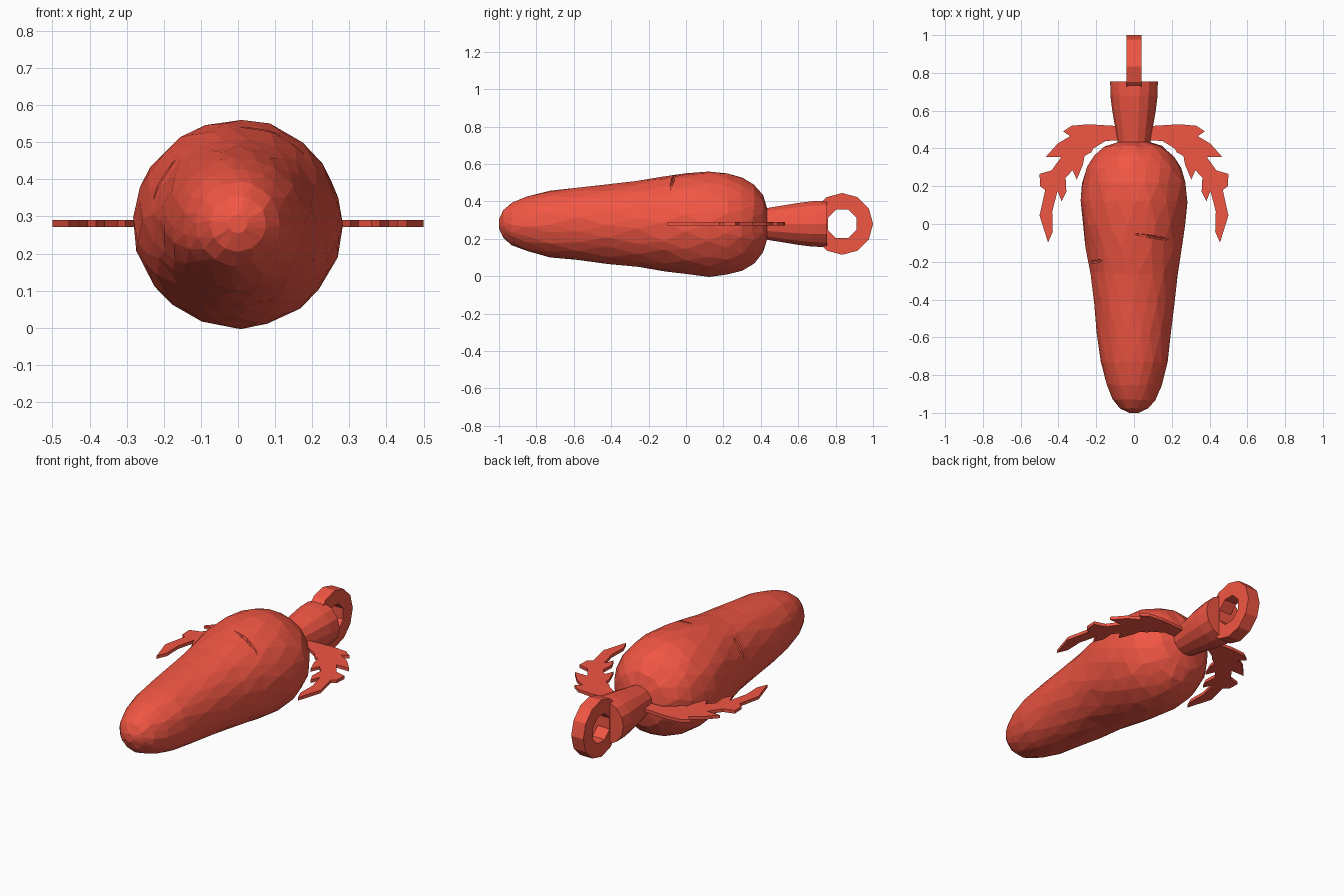
import bpy, bmesh, math, random
from mathutils import Vector

if "Cube" in bpy.data.objects:
    bpy.data.objects.remove(bpy.data.objects["Cube"])

random.seed(4)
ZC = 0.28  # height of the long axis

mat = bpy.data.materials.new("red")
mat.diffuse_color = (0.88, 0.093, 0.057, 1)
mat.use_nodes = True
mat.node_tree.nodes["Principled BSDF"].inputs["Base Color"].default_value = mat.diffuse_color


def finish(name, bm):
    bmesh.ops.recalc_face_normals(bm, faces=bm.faces[:])
    mesh = bpy.data.meshes.new(name)
    bm.to_mesh(mesh)
    bm.free()
    mesh.materials.append(mat)
    obj = bpy.data.objects.new(name, mesh)
    bpy.context.collection.objects.link(obj)
    return obj


def lathe(name, profile, sides, jitter=0.0):
    """Revolve (y, radius) pairs about the long axis; jitter gives hand-cut facets."""
    bm = bmesh.new()
    rings = []
    for k, (y, r) in enumerate(profile):
        j = jitter if 0 < k < len(profile) - 1 else 0
        ring = []
        for i in range(sides):
            a = 2 * math.pi * (i + 0.5 * (k % 2) * bool(jitter)) / sides
            a += random.uniform(-j, j) * 6
            rr = r * (1 + random.uniform(-j, j))
            yy = y + random.uniform(-j, j) * min(r, 0.2) * 3
            ring.append(bm.verts.new((rr * math.cos(a), yy, ZC + rr * math.sin(a))))
        rings.append(ring)
    for k, (a, b) in enumerate(zip(rings, rings[1:])):
        for i in range(sides):
            n = (i + 1) % sides
            if not jitter:
                bm.faces.new((a[i], a[n], b[n], b[i]))
            elif k % 2 == 0:
                bm.faces.new((a[i], a[n], b[i]))
                bm.faces.new((a[n], b[n], b[i]))
            else:
                bm.faces.new((a[i], b[n], b[i]))
                bm.faces.new((a[i], a[n], b[n]))
    bm.faces.new(rings[0])
    bm.faces.new(rings[-1])
    return finish(name, bm)


# Tapered root
root = lathe("carrot_root", [
    (-1.0, 0.025), (-0.975, 0.075), (-0.93, 0.113), (-0.85, 0.147), (-0.73, 0.178),
    (-0.58, 0.197), (-0.42, 0.213), (-0.26, 0.231), (-0.12, 0.255), (0.0, 0.272),
    (0.12, 0.281), (0.22, 0.274), (0.3, 0.25), (0.36, 0.212), (0.41, 0.155), (0.435, 0.08)],
    20, 0.011)

# Shallow creases cut into the root: (y, radius there, angle, half length, tilt)
cutters = []
for y, r, ang, length, tilt in [
        (-0.07, 0.262, 65, 0.12, 0.15), (-0.56, 0.198, 88, 0.1, 0.1),
        (-0.2, 0.24, 150, 0.07, -0.1), (-0.35, 0.22, 265, 0.08, 0.1)]:
    bm = bmesh.new()
    bmesh.ops.create_icosphere(bm, subdivisions=2, radius=1)
    a = math.radians(ang)
    out = Vector((math.cos(a), 0, math.sin(a)))
    along = Vector((-math.sin(a), tilt, math.cos(a))).normalized()
    side = out.cross(along)
    for v in bm.verts:
        x, s, o = v.co
        v.co = (Vector((0, y, ZC)) + out * (r + o * 0.008 - (x * length) ** 2 / (2 * r))
                + along * x * length + side * s * 0.009)
    cutter = finish("crease_cutter", bm)
    cutter.hide_render = True
    cutters.append(cutter)
    mod = root.modifiers.new("crease", 'BOOLEAN')
    mod.operation = 'DIFFERENCE'
    mod.object = cutter
bpy.context.view_layer.objects.active = root
for mod in list(root.modifiers):
    bpy.ops.object.modifier_apply(modifier=mod.name)
for cutter in cutters:
    bpy.data.objects.remove(cutter)

# Flared stem with a flat end
lathe("stem", [(0.40, 0.08), (0.44, 0.088), (0.5, 0.098), (0.6, 0.115),
               (0.68, 0.125), (0.755, 0.126)], 14)

# Hanging ring, standing in the y-z plane: 12 sides outside and an 8-sided hole
bm = bmesh.new()
edges = []
for r, n, turn in [(0.165, 12, 0.0), (0.083, 8, math.pi / 8)]:
    vs = [bm.verts.new((-0.039, 0.835 + r * math.cos(2 * math.pi * i / n + turn),
                        ZC + r * math.sin(2 * math.pi * i / n + turn))) for i in range(n)]
    edges += [bm.edges.new((vs[i], vs[(i + 1) % n])) for i in range(n)]
bmesh.ops.triangle_fill(bm, edges=edges, use_beauty=True)
ext = bmesh.ops.extrude_face_region(bm, geom=bm.faces[:], use_keep_orig=True)
for v in ext["geom"]:
    if isinstance(v, bmesh.types.BMVert):
        v.co.x = 0.039
finish("hanging_ring", bm)

# Flat jagged leaves, mirrored left and right
outline = [
    (0.0, 0.515), (0.11, 0.52), (0.24, 0.528), (0.33, 0.52), (0.375, 0.49), (0.338, 0.465),
    (0.405, 0.425), (0.467, 0.355), (0.385, 0.355), (0.437, 0.283), (0.5, 0.265), (0.497, 0.2),
    (0.47, 0.18), (0.5, 0.045), (0.455, -0.098), (0.43, -0.04), (0.433, 0.065), (0.405, 0.175),
    (0.383, 0.12), (0.358, 0.17), (0.362, 0.245), (0.325, 0.285), (0.303, 0.235), (0.27, 0.315),
    (0.262, 0.36), (0.225, 0.38), (0.215, 0.4), (0.15, 0.44), (0.0, 0.445)]
bm = bmesh.new()
face = bm.faces.new([bm.verts.new((x, y, 0.272)) for x, y in outline])
ext = bmesh.ops.extrude_face_region(bm, geom=[face], use_keep_orig=True)
for v in ext["geom"]:
    if isinstance(v, bmesh.types.BMVert):
        v.co.z = 0.29
bmesh.ops.delete(bm, geom=[f for f in bm.faces if all(abs(v.co.x) < 1e-5 for v in f.verts)],
                 context='FACES')
leaves = finish("leaves", bm)
leaves.modifiers.new("mirror", 'MIRROR')
